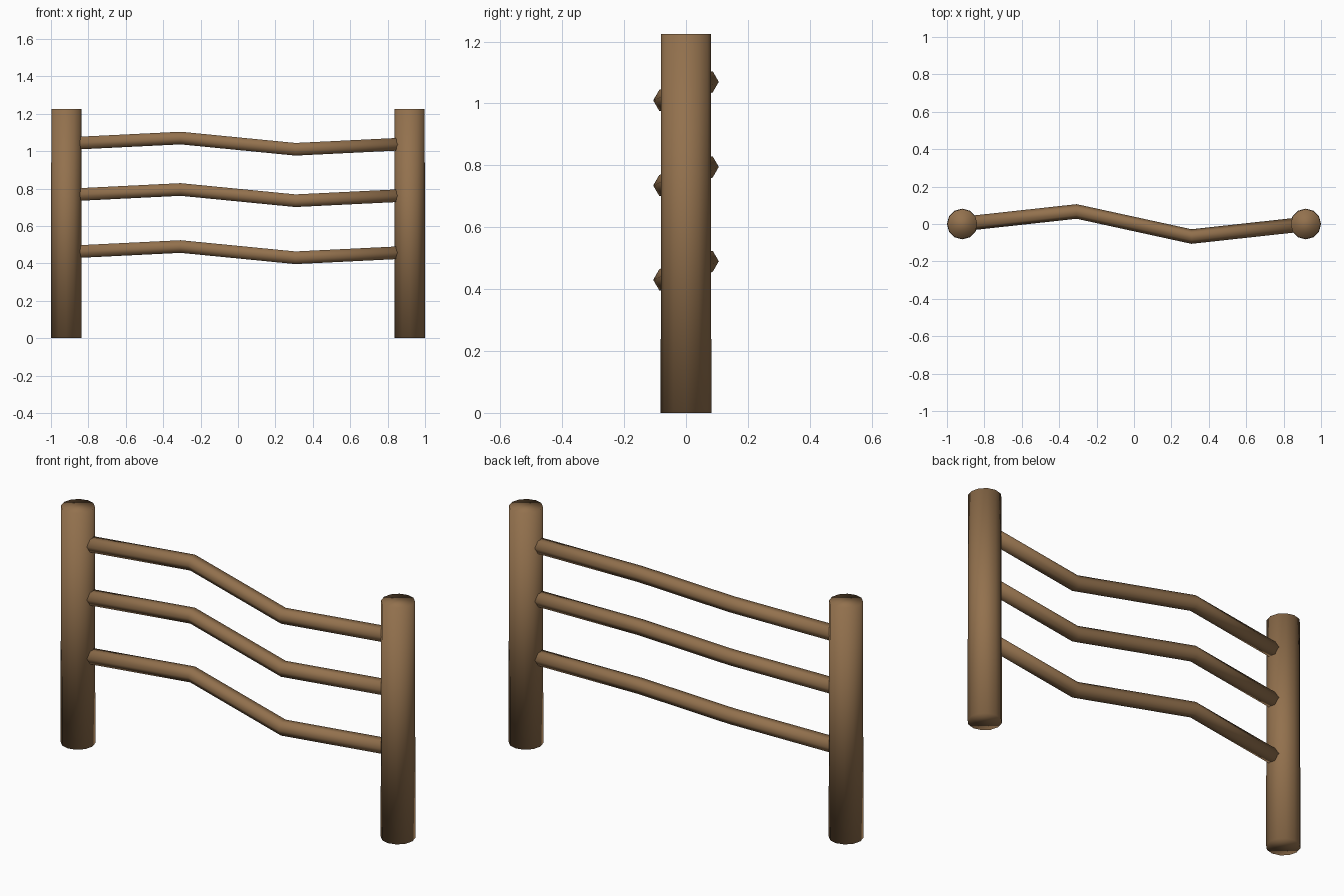
import bpy, bmesh, math
from mathutils import Vector

if "Cube" in bpy.data.objects:
    bpy.data.objects.remove(bpy.data.objects["Cube"])

wood = bpy.data.materials.new("brown wood")
wood.diffuse_color = (0.29, 0.165, 0.075, 1)
wood.use_nodes = True
wood.node_tree.nodes["Principled BSDF"].inputs["Base Color"].default_value = wood.diffuse_color


def tube(name, rings):
    """Capped, smooth tube from a list of rings of points."""
    bm = bmesh.new()
    loops = [[bm.verts.new(p) for p in ring] for ring in rings]
    n = len(loops[0])
    for a, b in zip(loops, loops[1:]):
        for i in range(n):
            j = (i + 1) % n
            bm.faces.new((a[i], a[j], b[j], b[i]))
    bm.faces.new(loops[0][::-1])
    bm.faces.new(loops[-1])
    bmesh.ops.recalc_face_normals(bm, faces=bm.faces)
    for f in bm.faces:
        f.smooth = True
    mesh = bpy.data.meshes.new(name)
    bm.to_mesh(mesh)
    bm.free()
    mesh.materials.append(wood)
    obj = bpy.data.objects.new(name, mesh)
    bpy.context.collection.objects.link(obj)
    return obj


def circle(n, r, turn=0.0):
    return [(r * math.cos(math.tau * i / n + turn), r * math.sin(math.tau * i / n + turn))
            for i in range(n)]


POST_X = 0.918

# Two upright posts, very slightly wider at the foot
for side, name in ((-1, "left_post"), (1, "right_post")):
    tube(name, [[Vector((side * POST_X + x, y, z)) for x, y in circle(12, r)]
                for z, r in ((0, 0.082), (1.225, 0.08))])

# Three crooked six-sided rails running between the post centres
BENDS = ((-POST_X, 0, 0), (-0.307, 0.067, 0.03), (0.307, -0.067, -0.03), (POST_X, 0, 0))
for z0, name in ((0.46, "lower_rail"), (0.765, "middle_rail"), (1.04, "upper_rail")):
    tube(name, [[Vector((x, y + dy, z0 + z + dz)) for dy, dz in circle(6, 0.039)]
                for x, y, z in BENDS])
